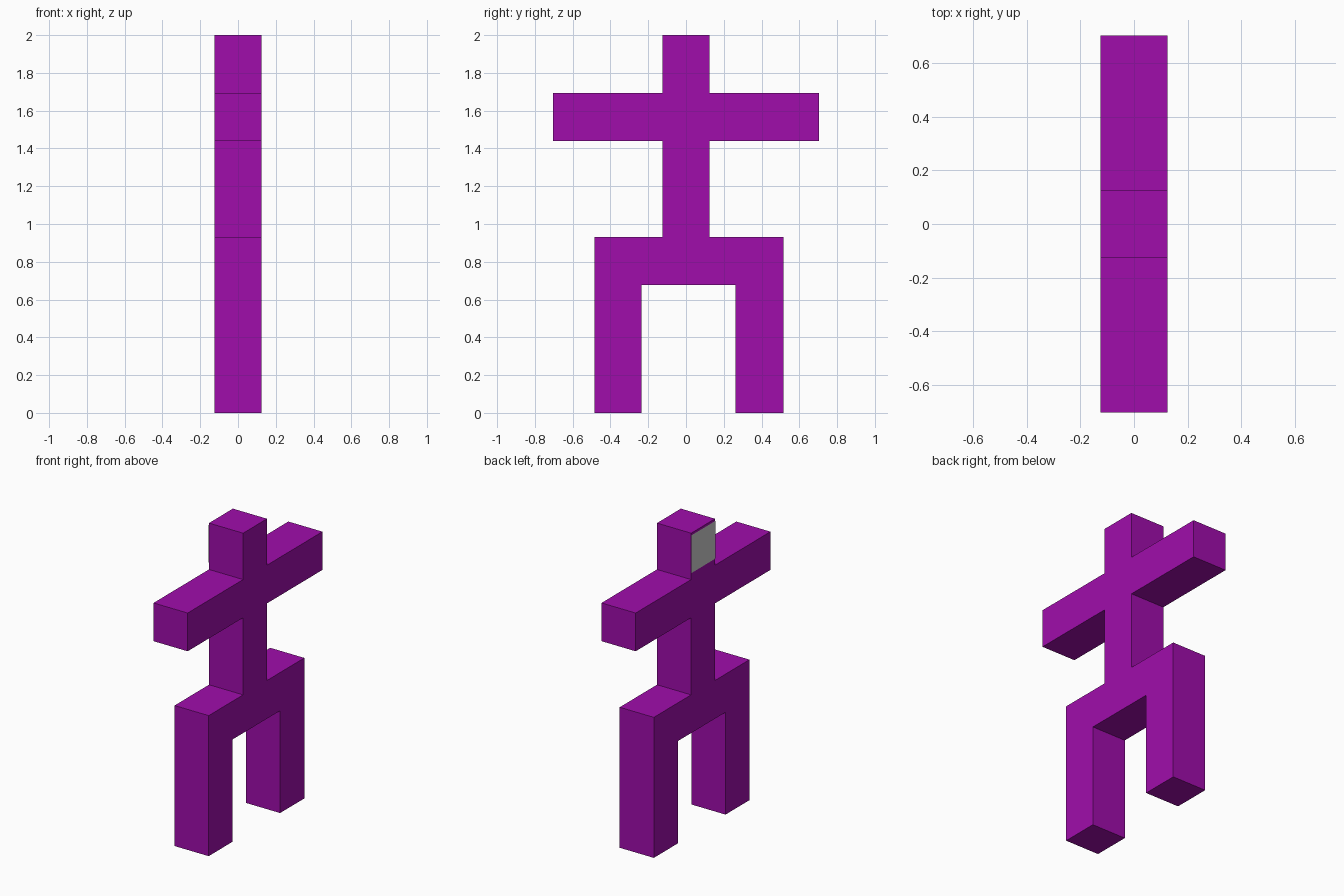
import bpy, bmesh

if "Cube" in bpy.data.objects:
    bpy.data.objects.remove(bpy.data.objects["Cube"])

T = 0.125  # half thickness of every limb


def material(name, color):
    mat = bpy.data.materials.new(name)
    mat.diffuse_color = color
    mat.use_nodes = True
    mat.node_tree.nodes["Principled BSDF"].inputs["Base Color"].default_value = mat.diffuse_color
    return mat


def add_mesh(name, bm, mat=None):
    mesh = bpy.data.meshes.new(name)
    bm.to_mesh(mesh)
    bm.free()
    obj = bpy.data.objects.new(name, mesh)
    bpy.context.collection.objects.link(obj)
    if mat:
        mesh.materials.append(mat)
    return obj


purple = material("purple", (0.35, 0.004, 0.41, 1))

# Figure: side outline (y, z), head, arms, torso, hips and legs, extruded along x
outline = [
    (-0.485, 0), (-0.235, 0), (-0.235, 0.677), (0.262, 0.677), (0.262, 0),
    (0.515, 0), (0.515, 0.93), (T, 0.93), (T, 1.44), (0.705, 1.44),
    (0.705, 1.693), (T, 1.693), (T, 2), (-T, 2), (-T, 1.693),
    (-0.705, 1.693), (-0.705, 1.44), (-T, 1.44), (-T, 0.93), (-0.485, 0.93),
]
bm = bmesh.new()
side = bm.faces.new([bm.verts.new((-T, y, z)) for y, z in outline])
ext = bmesh.ops.extrude_face_region(bm, geom=[side], use_keep_orig=True)
moved = [v for v in ext["geom"] if isinstance(v, bmesh.types.BMVert)]
bmesh.ops.translate(bm, verts=moved, vec=(2 * T, 0, 0))
bmesh.ops.recalc_face_normals(bm, faces=bm.faces)
add_mesh("body", bm, purple)

# Face panel: thin grey square just off the left side of the head
bm = bmesh.new()
x = -T - 0.003
corners = [(-T, 1.737), (-T, 1.987), (T, 1.987), (T, 1.737)]
panel = bm.faces.new([bm.verts.new((x, y, z)) for y, z in corners])
panel.normal_update()
if panel.normal.x > 0:
    panel.normal_flip()
add_mesh("face_panel", bm)
